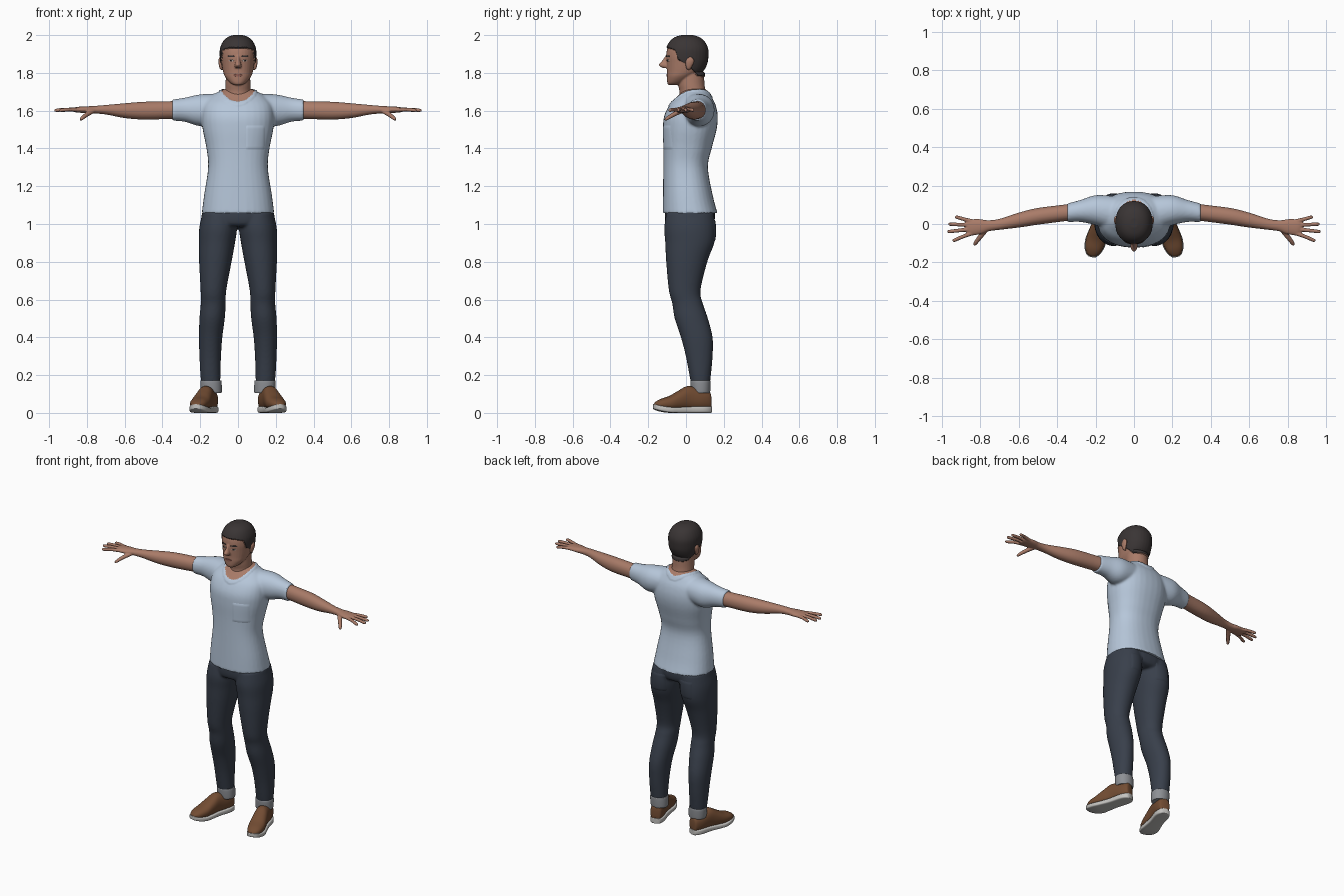
import bpy, bmesh, math
from mathutils import Vector
from mathutils.bvhtree import BVHTree

if "Cube" in bpy.data.objects:
    bpy.data.objects.remove(bpy.data.objects["Cube"])

made = []


def material(name, r, g, b):
    m = bpy.data.materials.new(name)
    m.use_nodes = True
    m.diffuse_color = (r, g, b, 1)
    m.node_tree.nodes["Principled BSDF"].inputs["Base Color"].default_value = (r, g, b, 1)
    return m


SHIRT = material("pale blue cotton", .47, .57, .70)
SKIN = material("warm skin", .40, .20, .14)
HAIR = material("dark hair", .042, .035, .035)
DENIM = material("dark denim", .040, .050, .070)
CUFF = material("grey denim lining", .27, .28, .30)
LEATHER = material("brown leather", .17, .073, .033)
RUBBER = material("off white rubber", .55, .54, .52)
EYE = material("eye white", .50, .44, .40)
LIP = material("lip", .28, .11, .085)


def smooth_rings(rings, steps=5):
    """Catmull-Rom interpolation of ring parameters."""
    pts = [rings[0]] + list(rings) + [rings[-1]]
    out = []
    for a, b, c, d in zip(pts, pts[1:], pts[2:], pts[3:]):
        for k in range(steps):
            t = k / steps
            out.append([.5 * (2 * q + (r - p) * t + (2 * p - 5 * q + 4 * r - s) * t * t
                              + (3 * q - p - 3 * r + s) * t ** 3)
                        for p, q, r, s in zip(a, b, c, d)])
    return out + [list(rings[-1])]


def loft(bm, rings, power=2.0, side=1, n=32):
    """Skin rings of (x, y, z, half width, half depth) into a closed tube."""
    span = Vector(rings[-1][:3]) - Vector(rings[0][:3])
    upright = abs(span.z) > Vector(span[:2]).length
    u = Vector((1, 0, 0)) if upright else Vector((-span.y, span.x, 0)).normalized()
    v = Vector((0, 1, 0)) if upright else Vector((0, 0, 1))
    loops = []
    for x, y, z, a, b in smooth_rings(rings):
        loop = []
        for i in range(n):
            ang = math.tau * i / n
            c, s = math.cos(ang), math.sin(ang)
            p = Vector((x, y, z)) + u * max(a, .001) * math.copysign(abs(c) ** (2 / power), c) \
                + v * max(b, .001) * math.copysign(abs(s) ** (2 / power), s)
            loop.append(bm.verts.new((p.x * side, p.y, p.z)))
        loops.append(loop)
    for low, high in zip(loops, loops[1:]):
        for i in range(n):
            j = (i + 1) % n
            bm.faces.new((low[i], low[j], high[j], high[i]))
    bm.faces.new(loops[0][::-1])
    bm.faces.new(loops[-1])


def finish(name, bm, mats, voxel=0, relax=4):
    """Make an object; with a voxel size, fuse its lofts into one skin."""
    bmesh.ops.recalc_face_normals(bm, faces=bm.faces[:])
    me = bpy.data.meshes.new(name)
    bm.to_mesh(me)
    bm.free()
    ob = bpy.data.objects.new(name, me)
    bpy.context.collection.objects.link(ob)
    if voxel:
        mod = ob.modifiers.new("fuse", 'REMESH')
        mod.mode = 'VOXEL'
        mod.voxel_size = voxel
        mod = ob.modifiers.new("relax", 'SMOOTH')
        mod.factor = .5
        mod.iterations = relax
        bpy.context.view_layer.update()
        fused = bpy.data.meshes.new_from_object(
            ob.evaluated_get(bpy.context.evaluated_depsgraph_get()))
        ob.modifiers.clear()
        ob.data = fused
        fused.name = name
    ob.data.materials.clear()
    for m in mats:
        ob.data.materials.append(m)
    made.append(ob)
    return ob


def repaint(ob, rule, lift_rule, lift):
    """Use the second material where rule holds; lift vertices where lift_rule holds."""
    for f in ob.data.polygons:
        f.material_index = int(rule(f.center))
    bm = bmesh.new()
    bm.from_mesh(ob.data)
    bm.normal_update()
    moves = [(v, v.normal * lift) for v in bm.verts if lift_rule(v.co)]
    for v, d in moves:
        v.co += d
    bm.to_mesh(ob.data)
    bm.free()


def panel(name, target, x, z, w, h, mat, facing=-1, taper=0.0, lift=.003, n=12):
    """Thin plate laid on the front (-1) or back (+1) of a target."""
    src = bmesh.new()
    src.from_mesh(target.data)
    tree = BVHTree.FromBMesh(src)
    src.free()
    bm = bmesh.new()
    grid = []
    for i in range(n + 1):
        s = 2 * i / n - 1
        row = []
        for j in range(n + 1):
            t = (2 * j / n - 1) * (1 - taper * s * s)
            px, pz = x + w * s, z + h * t
            hit = tree.ray_cast(Vector((px, facing, pz)), Vector((0, -facing, 0)))[0]
            edge = i in (0, n) or j in (0, n)
            y = (hit.y if hit else 0) + facing * (-.002 if edge else lift)
            row.append(bm.verts.new((px, y, pz)))
        grid.append(row)
    for a, b in zip(grid, grid[1:]):
        for j in range(n):
            quad = (a[j], b[j], b[j + 1], a[j + 1])
            bm.faces.new(quad if facing < 0 else quad[::-1])
    me = bpy.data.meshes.new(name)
    bm.to_mesh(me)
    bm.free()
    me.materials.append(mat)
    ob = bpy.data.objects.new(name, me)
    bpy.context.collection.objects.link(ob)
    made.append(ob)


SIDES = ((1, "left"), (-1, "right"))

# T-shirt: torso and sleeves fused
bm = bmesh.new()
loft(bm, [(0, .022, 1.057, .192, .145), (0, .010, 1.15, .180, .132), (0, -.002, 1.3, .158, .118),
          (0, .008, 1.4, .167, .128), (0, .020, 1.5, .187, .142), (0, .026, 1.57, .192, .142),
          (0, .035, 1.63, .183, .122), (0, .043, 1.67, .150, .094), (0, .048, 1.70, .105, .07),
          (0, .05, 1.715, .07, .05)], 2.3)
for s, _ in SIDES:
    loft(bm, [(.10, .055, 1.61, .09, .08), (.2, .072, 1.602, .078, .084),
              (.28, .068, 1.605, .057, .064), (.348, .058, 1.603, .049, .056)], 2.1, s)
shirt = finish("t_shirt", bm, [SHIRT, SKIN], .0075, 5)


def neckline(p):
    return math.hypot(p.x / .086, (p.y - .025) / .098) if p.z > 1.6 else 9


repaint(shirt, lambda p: neckline(p) < 1, lambda p: 1 < neckline(p) < 1.17, .004)
panel("chest_pocket", shirt, .092, 1.458, .054, .068, SHIRT)

# Head, nose and neck fused, then the hair marked out
bm = bmesh.new()
loft(bm, [(0, .03, 1.62, .095, .085), (0, .035, 1.66, .081, .075), (0, .035, 1.70, .069, .070),
          (0, .028, 1.74, .066, .070), (0, .025, 1.80, .064, .070)])
loft(bm, [(0, -.068, 1.735, .02, .024), (0, -.053, 1.748, .043, .046), (0, -.030, 1.78, .069, .071),
          (0, -.008, 1.81, .080, .093), (0, .002, 1.85, .087, .105), (0, .004, 1.89, .091, .109),
          (0, .006, 1.93, .089, .105), (0, .006, 1.965, .073, .086), (0, .006, 1.985, .05, .06),
          (0, .006, 1.995, .02, .025)], 2.15)
loft(bm, [(0, -.098, 1.892, .008, .010), (0, -.106, 1.865, .011, .020),
          (0, -.113, 1.842, .018, .032), (0, -.104, 1.826, .015, .020)])
head = finish("head", bm, [SKIN, HAIR], .0042, 3)

HAIRLINE = [(-.2, 1.935), (-.085, 1.93), (-.055, 1.92), (-.04, 1.87), (0, 1.85),
            (.03, 1.82), (.06, 1.785), (.2, 1.77)]


def hairy(p):
    for (y0, z0), (y1, z1) in zip(HAIRLINE, HAIRLINE[1:]):
        if y0 <= p.y < y1:
            return p.z > z0 + (z1 - z0) * (p.y - y0) / (y1 - y0)
    return False


repaint(head, hairy, hairy, .006)

# Facial features and ears
panel("lips", head, 0, 1.787, .026, .008, LIP, taper=.9)
for s, label in SIDES:
    panel(label + "_eye", head, s * .036, 1.865, .015, .006, EYE, taper=.9, lift=.002)
    panel(label + "_iris", head, s * .036, 1.865, .006, .0055, HAIR, taper=.6, lift=.004)
    panel(label + "_eyebrow", head, s * .037, 1.888, .020, .005, HAIR, taper=.7)
    bm = bmesh.new()
    loft(bm, [(.083, .016, 1.815, .004, .004), (.089, .014, 1.825, .008, .012),
              (.093, .018, 1.85, .010, .021), (.094, .021, 1.87, .009, .020),
              (.092, .022, 1.885, .004, .006)], 2, s, 16)
    finish(label + "_ear", bm, [SKIN])

# Arms with hands
for s, label in SIDES:
    bm = bmesh.new()
    loft(bm, [(.27, .07, 1.605, .045, .048), (.36, .058, 1.603, .043, .047), (.5, .04, 1.6, .043, .047),
              (.6, .02, 1.6, .038, .039), (.7, -.002, 1.605, .028, .025), (.76, -.009, 1.605, .029, .020),
              (.80, -.013, 1.605, .039, .018), (.85, -.018, 1.605, .042, .015),
              (.872, -.02, 1.604, .034, .010)], 2.1, s)
    for base, tip_x, tip_y in ((-.047, .945, -.085), (-.027, .970, -.039),
                               (-.006, .966, -.001), (.014, .932, .036)):
        mid_x, mid_y = (.84 + tip_x) / 2, (base + tip_y) / 2
        loft(bm, [(.84, base, 1.605, .011, .011), (mid_x, mid_y, 1.606, .010, .010),
                  (tip_x - .008, tip_y, 1.602, .009, .009), (tip_x + .002, tip_y, 1.602, .004, .004)],
             2, s, 12)
    loft(bm, [(.765, -.022, 1.60, .014, .013), (.80, -.065, 1.58, .013, .013),
              (.828, -.102, 1.558, .010, .010), (.834, -.112, 1.552, .004, .004)], 2, s, 12)
    finish(label + "_arm", bm, [SKIN], .0042, 2)

# Jeans: seat and legs fused
bm = bmesh.new()
loft(bm, [(0, .02, 1.09, .178, .128), (0, .021, 1.04, .194, .133), (0, .02, 1.0, .18, .125),
          (0, .02, .985, .12, .1)], 2.2)
for s, _ in SIDES:
    loft(bm, [(.10, .021, 1.06, .088, .125), (.105, .021, .98, .1, .136), (.112, .02, .9, .096, .13),
              (.12, .004, .8, .086, .109), (.13, -.007, .65, .068, .084), (.131, .008, .58, .066, .081),
              (.137, .028, .5, .067, .088), (.145, .057, .4, .062, .084), (.147, .070, .3, .057, .071),
              (.146, .075, .2, .053, .057), (.143, .077, .14, .049, .047)], 2.1, s)
jeans = finish("jeans", bm, [DENIM], .0075, 5)

# Back pockets, cuffs and shoes
for s, label in SIDES:
    panel(label + "_back_pocket", jeans, s * .098, .965, .05, .06, DENIM, facing=1)
    bm = bmesh.new()
    loft(bm, [(.141, .078, .105, .048, .045), (.141, .078, .11, .055, .050),
              (.143, .077, .165, .056, .053), (.143, .077, .172, .050, .048)], 2.1, s)
    finish(label + "_cuff", bm, [CUFF])

    heel, toe = Vector((.135, .133)), Vector((.224, -.172))

    def shoe_rings(profile):
        for t, half, low, high in profile:
            x, y = heel.lerp(toe, t)
            yield x, y, (low + high) / 2, half, (high - low) / 2

    bm = bmesh.new()
    loft(bm, list(shoe_rings([(.01, .018, .02, .085), (.04, .034, .015, .115), (.18, .043, .015, .125),
                              (.4, .043, .015, .142), (.56, .048, .015, .118), (.72, .051, .015, .09),
                              (.87, .043, .02, .074), (.96, .026, .025, .058),
                              (.99, .010, .03, .045)])), 2.3, s)
    finish(label + "_shoe", bm, [LEATHER])
    bm = bmesh.new()
    loft(bm, list(shoe_rings([(0, .016, .002, .036), (.03, .032, 0, .036), (.15, .045, 0, .036),
                              (.4, .044, 0, .033), (.6, .051, 0, .030), (.74, .055, .001, .031),
                              (.88, .046, .008, .038), (.97, .029, .017, .044),
                              (1, .012, .022, .046)])), 5, s)
    finish(label + "_sole", bm, [RUBBER])

# Smooth shading with crisp hems and sole edges
for ob in bpy.context.view_layer.objects:
    ob.select_set(ob in made)
bpy.context.view_layer.objects.active = made[0]
bpy.ops.object.shade_smooth_by_angle(angle=math.radians(45))
